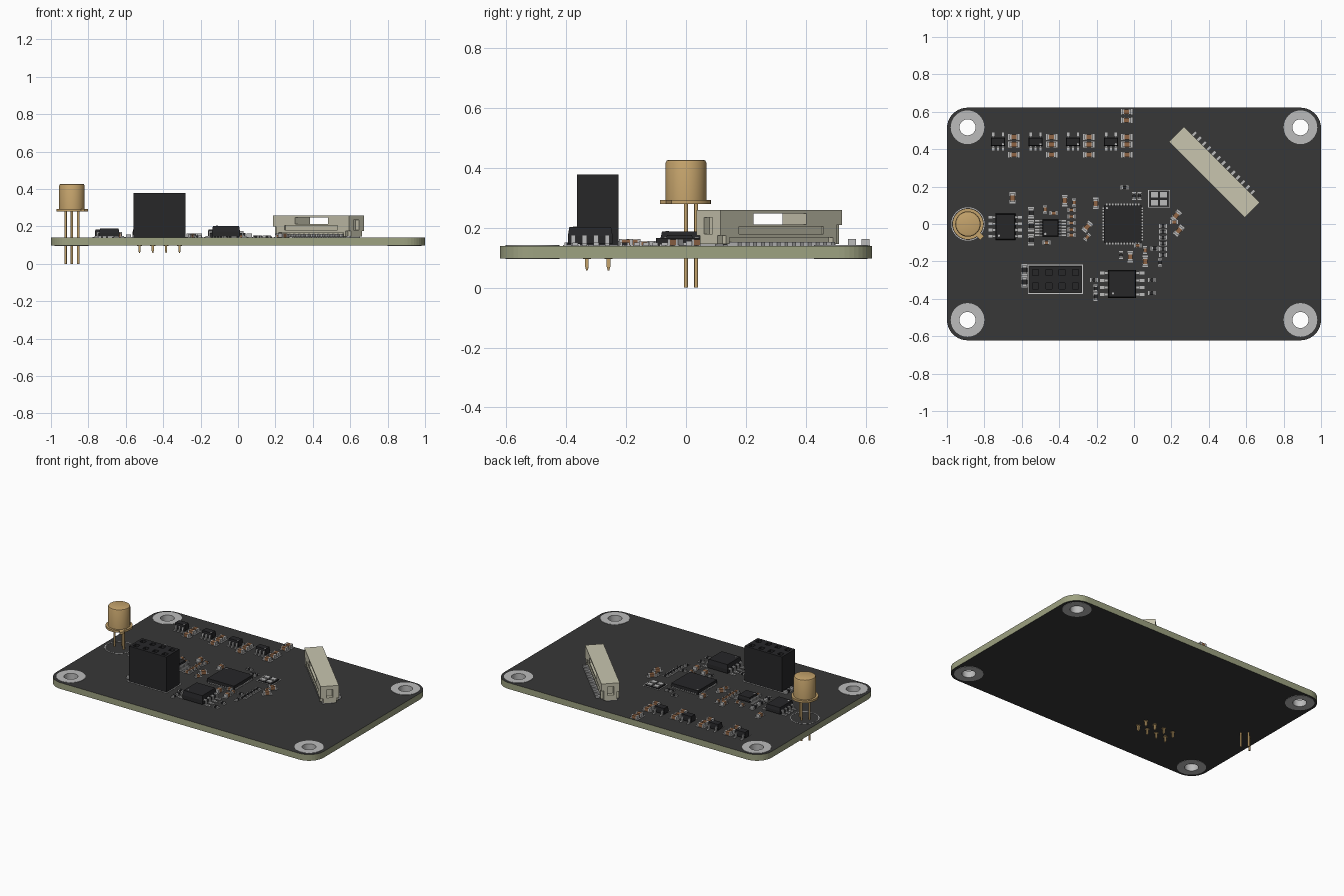
import bpy, bmesh, math
from mathutils import Matrix, Vector

if "Cube" in bpy.data.objects:
    bpy.data.objects.remove(bpy.data.objects["Cube"])

TOP, BOT = 0.14, 0.098


def mat(name, r, g, b):
    m = bpy.data.materials.new(name)
    m.diffuse_color = (r, g, b, 1)
    m.use_nodes = True
    m.node_tree.nodes["Principled BSDF"].inputs["Base Color"].default_value = m.diffuse_color
    return m


MASK = mat("dark_mask", .038, .038, .038)
CORE = mat("olive_core", .34, .36, .22)
BLACK = mat("black_plastic", .02, .02, .022)
CREAM = mat("cream_plastic", .58, .56, .43)
GOLD = mat("gold", .56, .37, .15)
TIN = mat("tin", .5, .5, .5)
BROWN = mat("ceramic_brown", .28, .13, .06)
SILK = mat("silk_white", .6, .6, .58)


def finish(name, bm, material):
    bmesh.ops.recalc_face_normals(bm, faces=bm.faces)
    me = bpy.data.meshes.new(name)
    bm.to_mesh(me)
    bm.free()
    me.materials.append(material)
    ob = bpy.data.objects.new(name, me)
    bpy.context.collection.objects.link(ob)
    return ob


def place(x, y, deg=0):
    return Matrix.Translation((x, y, 0)) @ Matrix.Rotation(math.radians(deg), 4, 'Z')


def add_box(bm, x0, x1, y0, y1, z0, z1, m=Matrix(), taper=1.0):
    c = Vector(((x0 + x1) / 2, (y0 + y1) / 2, (z0 + z1) / 2))
    vs = bmesh.ops.create_cube(bm, size=1)['verts']
    for v in vs:
        t = taper if v.co.z > 0 else 1
        v.co = m @ (c + Vector((v.co.x * (x1 - x0) * t, v.co.y * (y1 - y0) * t, v.co.z * (z1 - z0))))


def boxes(name, items, material, m=Matrix()):
    bm = bmesh.new()
    for b in items:
        add_box(bm, *b, m)
    return finish(name, bm, material)


def lathe(name, prof, places, material, seg=32, closed=False):
    bm = bmesh.new()
    for (x, y) in places:
        rings = [[bm.verts.new((x + r * math.cos(2 * math.pi * i / seg), y + r * math.sin(2 * math.pi * i / seg), z))
                  for i in range(seg)] for r, z in prof]
        pairs = list(zip(rings, rings[1:])) + ([(rings[-1], rings[0])] if closed else [])
        for a, b in pairs:
            for i in range(seg):
                j = (i + 1) % seg
                bm.faces.new((a[i], a[j], b[j], b[i]))
    bmesh.ops.remove_doubles(bm, verts=bm.verts, dist=1e-6)
    ob = finish(name, bm, material)
    bpy.ops.object.select_all(action='DESELECT')
    ob.select_set(True)
    bpy.context.view_layer.objects.active = ob
    bpy.ops.object.shade_smooth_by_angle(angle=math.radians(35))
    return ob


def cut(ob, cutter):
    mod = ob.modifiers.new("cut", 'BOOLEAN')
    mod.operation, mod.object, mod.solver = 'DIFFERENCE', cutter, 'EXACT'
    cutter.hide_render = True
    bpy.context.view_layer.objects.active = ob
    bpy.ops.object.modifier_apply(modifier=mod.name)
    bpy.data.objects.remove(cutter)


def frame(name, x0, x1, y0, y1, w=.005, z=TOP + .002):
    boxes(name, [(x0, x1, y0, y0 + w, TOP - .002, z), (x0, x1, y1 - w, y1, TOP - .002, z),
                 (x0, x0 + w, y0 + w, y1 - w, TOP - .002, z), (x1 - w, x1, y0 + w, y1 - w, TOP - .002, z)], SILK)


# circuit board: rounded outline with four mounting holes
HOLES = [(x, y) for x in (-.89, .89) for y in (-.513, .517)]
cu = bpy.data.curves.new("board_outline", 'CURVE')
cu.dimensions, cu.fill_mode, cu.extrude = '2D', 'BOTH', (TOP - BOT) / 2
R = .11
outline = []
for k, (sx, sy) in enumerate(((1, 1), (-1, 1), (-1, -1), (1, -1))):
    for i in range(11):
        a = math.radians(90 * k + 9 * i)
        outline.append((sx * (1 - R) + R * math.cos(a), sy * (.622 - R) + R * math.sin(a)))
loops = [outline] + [[(x + .046 * math.cos(math.tau * i / 32), y + .046 * math.sin(math.tau * i / 32))
                      for i in range(32)] for x, y in HOLES]
for pts in loops:
    sp = cu.splines.new('POLY')
    sp.points.add(len(pts) - 1)
    for p, (x, y) in zip(sp.points, pts):
        p.co = (x, y, 0, 1)
    sp.use_cyclic_u = True
tmp = bpy.data.objects.new("outline_helper", cu)
bpy.context.collection.objects.link(tmp)
me = bpy.data.meshes.new_from_object(tmp.evaluated_get(bpy.context.evaluated_depsgraph_get()))
bpy.data.objects.remove(tmp)
me.materials.clear()
me.materials.append(CORE)
me.materials.append(MASK)
for p in me.polygons:
    p.material_index = 1 if abs(p.normal.z) > .5 else 0
    p.use_smooth = False
board = bpy.data.objects.new("circuit_board", me)
board.location.z = (TOP + BOT) / 2
bpy.context.collection.objects.link(board)

# plated mounting holes
lathe("mounting_hole_plating", [(.043, BOT - .002), (.09, BOT - .002), (.09, BOT + .002), (.048, BOT + .002),
                                (.048, TOP - .002), (.09, TOP - .002), (.09, TOP + .002), (.043, TOP + .002)],
      HOLES, TIN, closed=True)

# metal can sensor on three long legs
CX = -.888
lathe("sensor_can", [(0, .28), (.083, .28), (.083, .294), (.068, .294), (.068, .418), (.065, .425), (.06, .427), (0, .427)],
      [(CX, 0)], GOLD, 40)
boxes("sensor_tab", [(.07, .108, -.014, .014, .28, .294)], GOLD, place(CX, 0, -45))
lathe("sensor_legs", [(0, 0), (.0065, 0), (.0065, .285), (0, .285)],
      [(CX - .034, 0), (CX + .034, 0), (CX, .034)], GOLD, 12)
lathe("sensor_outline", [(.085, TOP - .001), (.089, TOP - .001), (.089, TOP + .002), (.085, TOP + .002)],
      [(CX, 0)], SILK, 40, True)

# socket header: block with 2 x 4 square sockets and pins below
PINS = [(-.42 + .0713 * (i - 1.5), y) for i in range(4) for y in (-.331, -.259)]
header = boxes("socket_header", [(-.56, -.28, -.365, -.225, TOP, .378)], BLACK)
cut(header, boxes("socket_cutter", [(x - .016, x + .016, y - .016, y + .016, .25, .4) for x, y in PINS], BLACK))
bm = bmesh.new()
for x, y in PINS:
    add_box(bm, x - .006, x + .006, y - .006, y + .006, .07, TOP + .02)
    add_box(bm, x - .006, x + .006, y - .006, y + .006, .07, .058, taper=.4)
finish("header_pins", bm, GOLD)
lathe("header_pin_pads", [(.005, BOT - .002), (.014, BOT - .002), (.014, BOT + .001), (.005, BOT + .001)], PINS, GOLD, 12, True)
frame("header_outline", -.568, -.272, -.373, -.217)

# slanted ribbon connector
M = place(.43, .278, -45)
con = boxes("ribbon_connector", [(-.287, .287, -.057, .057, .146, .259)], CREAM, M)
cut(con, boxes("connector_cutter", [
    (-.12, .13, -.1, .1, .212, .248),                      # see-through window
    (-.3, -.262, -.02, .02, .18, .235), (.262, .3, -.02, .02, .18, .235),
    (-.245, .245, -.08, -.035, .13, .168), (-.245, .245, .035, .08, .13, .168),
    (-.3, -.262, -.08, -.04, .13, .2), (.262, .3, -.08, -.04, .13, .175),
    (-.3, -.262, .042, .08, .13, .21), (.262, .3, .042, .08, .13, .175),
    (-.2, .2, -.08, -.05, .18, .205), (-.2, .2, .05, .08, .18, .205)], CREAM, M))
cp = [-.22 + .0367 * i for i in range(13)]
boxes("connector_contacts", [(u - .008, u + .008, .03, .082, TOP, .153) for u in cp] +
      [(u - .008, u + .008, -.052, -.03, TOP + .004, .16) for u in cp], TIN, M)
boxes("connector_feet", [(s * .265 - .018, s * .265 + .018, -.045, .03, TOP, .148) for s in (-1, 1)], TIN, M)


# integrated circuits with gull-wing leads on two sides
def chip_package(name, x, y, w, d, h, sides, pitch, lw=.012, reach=.034, deg=0):
    m = place(x, y, deg)
    bm = bmesh.new()
    mid = TOP + .008 + (h - .008) * .45
    add_box(bm, -w / 2, w / 2, -d / 2, d / 2, mid, TOP + h, m, .93)
    add_box(bm, -w / 2, w / 2, -d / 2, d / 2, mid, TOP + .006, m, 1)
    finish(name, bm, BLACK)
    bm = bmesh.new()
    for s, offs in zip((-1, 1), sides):
        for o in offs:
            for a, b, z0, z1 in ((-.005, reach * .45, mid - .004, mid + .004),
                                 (reach * .3, reach * .55, TOP + .002, mid + .004),
                                 (reach * .3, reach, TOP, TOP + .008),
                                 (reach * .2, reach + .01, TOP - .001, TOP + .003)):
                xa, xb = sorted((s * (w / 2 + a), s * (w / 2 + b)))
                add_box(bm, xa, xb, o * pitch - lw / 2, o * pitch + lw / 2, z0, z1, m)
    finish(name + "_leads", bm, TIN)
    c = m @ Vector((-w * .32, -d * .34, 0))
    lathe(name + "_pin_mark", [(0, TOP + h - .002), (.006, TOP + h - .002), (.006, TOP + h + .001), (0, TOP + h + .001)],
          [(c.x, c.y)], TIN, 12)


FOUR = (-1.5, -.5, .5, 1.5)
SIX = (-2.5, -1.5, -.5, .5, 1.5, 2.5)
chip_package("memory_chip", -.064, -.32, .15, .15, .063, (FOUR, FOUR), .038, .016)
chip_package("amplifier_chip", -.688, -.015, .107, .14, .048, (FOUR, FOUR), .034, .014, .026)
chip_package("converter_chip", -.447, -.022, .086, .09, .036, (SIX, SIX), .0155, .008, .03)
SOTS = (-.727, -.526, -.326, -.123)
for i, x in enumerate(SOTS):
    chip_package(f"regulator_{i + 1}", x, .44, .044, .076, .044, ((-1, 0, 1), (-1, 1)), .026, .012, .016, 90)

# square controller with stub contacts on all four sides
boxes("controller_chip", [(-.16, .04, -.1, .1, TOP, TOP + .026)], BLACK)
bm = bmesh.new()
for k in range(4):
    for i in range(12):
        o = (i - 5.5) * .0155
        add_box(bm, .095, .109, o - .004, o + .004, TOP, TOP + .006, place(-.06, 0, 90 * k))
finish("controller_contacts", bm, TIN)
lathe("controller_pin_mark", [(0, TOP + .02), (.006, TOP + .02), (.006, TOP + .027), (0, TOP + .027)], [(-.145, .085)], TIN, 12)

# crystal: low ceramic base with four metal corners
boxes("crystal_base", [(.085, .183, .095, .175, TOP, TOP + .006)], BLACK)
boxes("crystal_pads", [(.134 + s * .024 - .018, .134 + s * .024 + .018, .135 + t * .021 - .015, .135 + t * .021 + .015,
                        TOP, TOP + .012) for s in (-1, 1) for t in (-1, 1)], TIN)
frame("crystal_outline", .075, .193, .087, .183, .004)

# small two-ended parts: x, y, angle, length
BIG, SML = .055, .038
caps = [(x + .085, y, 0, BIG) for x in SOTS for y in (.465, .425, .37)]
caps += [(-.04, .6, 0, BIG), (-.04, .555, 0, BIG), (-.65, .14, 90, BIG), (-.37, .125, 90, BIG), (-.32, .115, 90, SML),
         (-.475, .078, 90, SML), (-.43, .058, 0, SML), (-.468, -.1, 0, SML), (-.205, .11, 90, BIG),
         (-.25, -.015, 50, BIG), (-.25, -.07, 50, SML), (.225, .045, 50, BIG), (.24, -.035, 50, BIG),
         (-.02, -.175, 90, BIG), (.02, -.115, 0, SML), (.06, -.14, 90, SML), (.06, -.2, 90, BIG), (.215, .01, 0, SML)]
caps += [(-.335, y, 0, SML) for y in (.075, .04, .005, -.03, -.06)]
ress = [(.155, -.01 - .031 * i, 0, SML) for i in range(6)]
ress += [(-.55, y, 90, BIG) for y in (.06, -.01, -.085)] + [(-.585, y, 90, BIG) for y in (-.245, -.31)]
ress += [(-.215, -.3, 0, SML), (-.205, -.345, 90, SML), (-.205, -.39, 90, SML), (.095, -.3, 0, SML), (.095, -.37, 0, SML),
         (.14, -.205, 90, SML), (.11, -.13, 0, SML), (-.05, .195, 0, SML), (0, .15, 90, SML), (.03, .15, 90, SML),
         (-.07, -.165, 90, SML)]


def small_parts(name, parts, material, ratio):
    body, ends = bmesh.new(), bmesh.new()
    for x, y, a, n in parts:
        m, w, h = place(x, y, a), n * .5, n * ratio
        add_box(body, -n * .36, n * .36, -w * .46, w * .46, TOP + .001, TOP + h * .95, m)
        for s in (-1, 1):
            xa, xb = sorted((s * n * .24, s * n * .42))
            add_box(ends, xa, xb, -w / 2, w / 2, TOP, TOP + h, m)
            xa, xb = sorted((s * n * .2, s * n * .56))
            add_box(ends, xa, xb, -w * .56, w * .56, TOP - .001, TOP + .003, m)
    finish(name + "_bodies", body, material)
    finish(name + "_terminals", ends, TIN)


small_parts("capacitor", caps, BROWN, .42)
small_parts("resistor", ress, BLACK, .3)
